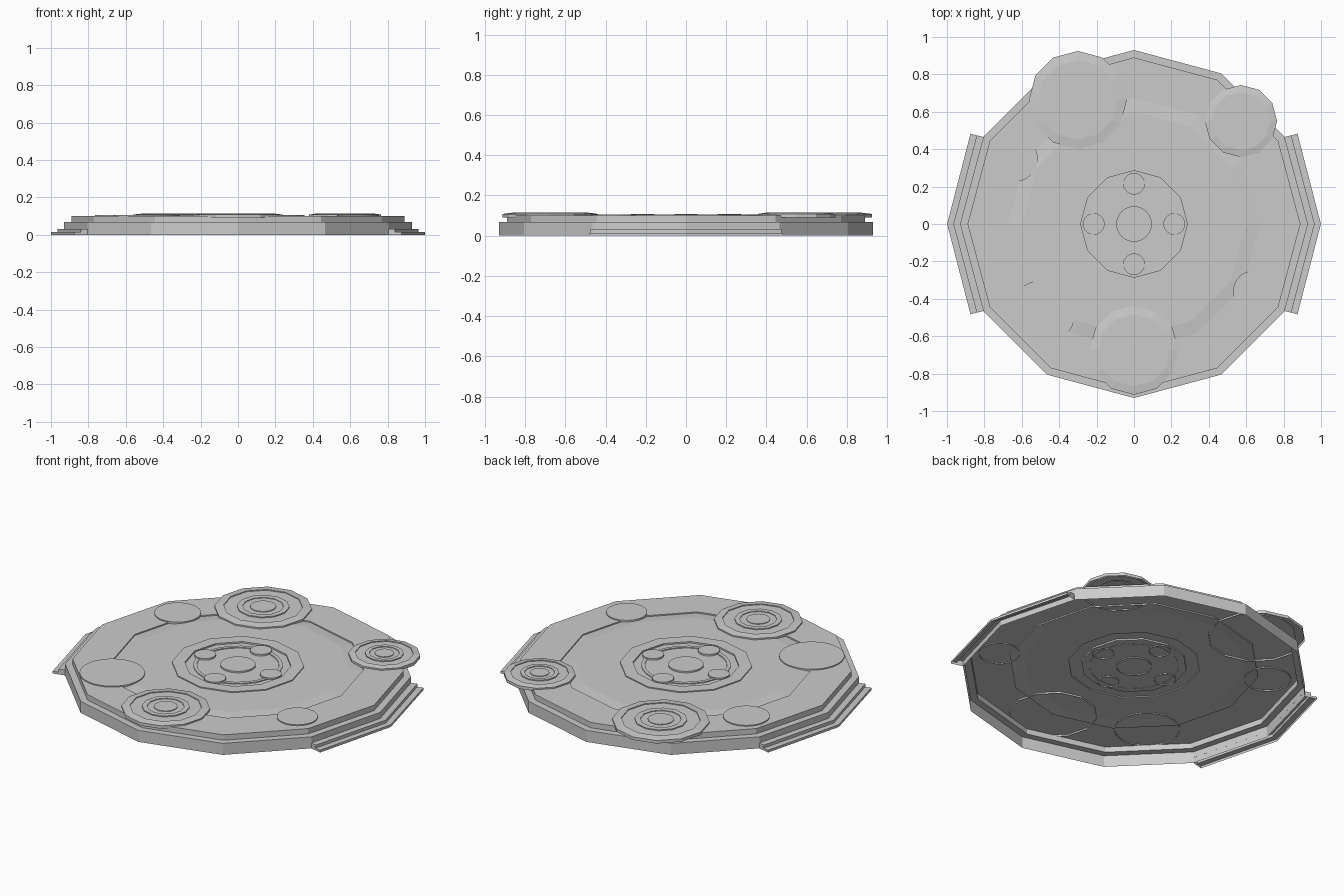
import bpy, bmesh
from math import sin, cos, pi

if "Cube" in bpy.data.objects:
    bpy.data.objects.remove(bpy.data.objects["Cube"])


def make_object(name, bm):
    bmesh.ops.remove_doubles(bm, verts=bm.verts, dist=1e-5)
    me = bpy.data.meshes.new(name)
    bm.to_mesh(me)
    bm.free()
    ob = bpy.data.objects.new(name, me)
    bpy.context.collection.objects.link(ob)
    return ob


def lathe(name, profile, sides=12, x=0, y=0):
    """Revolve an (r, z) profile listed from the outer bottom to the axis."""
    bm = bmesh.new()
    rings = []
    for r, z in profile:
        if r == 0:
            rings.append([bm.verts.new((x, y, z))] * sides)
        else:
            rings.append([bm.verts.new((x + r * cos(pi / 2 + 2 * pi * i / sides),
                                        y + r * sin(pi / 2 + 2 * pi * i / sides), z))
                          for i in range(sides)])
    for a, b in zip(rings, rings[1:]):
        for i in range(sides):
            j = (i + 1) % sides
            if b[i] is b[j]:
                bm.faces.new((a[i], a[j], b[i]))
            else:
                bm.faces.new((a[i], a[j], b[j], b[i]))
    return make_object(name, bm)


# Hollow twelve-sided hull with stepped rim and grooved deck
lathe("hull", [(.93, 0), (.93, .068), (.89, .068), (.89, .1), (.675, .1),
               (.675, .093), (.60, .1), (.355, .1), (.355, .106),
               (.285, .106), (.285, .097), (0, .097)])

# Raised hub with four bolts
lathe("hub_ring", [(.24, .095), (.24, .102), (.22, .102), (.22, .097)], 24)
lathe("hub_cap", [(.095, .09), (.095, .106), (0, .106)], 24)
for i in range(4):
    lathe(f"hub_bolt_{i}", [(.058, .09), (.058, .107), (0, .107)], 20,
          .215 * cos(i * pi / 2), .215 * sin(i * pi / 2))

# Overhanging round turrets with concentric rings
for i, (x, y, r) in enumerate([(-.3, .663, .262), (0, -.675, .238), (.572, .55, .193)]):
    lathe(f"turret_{i}", [(r, .09), (r, .108), (r * .81, .114), (r * .81, .109),
                          (r * .54, .109), (r * .54, .115), (r * .42, .115),
                          (r * .42, .111), (r * .27, .111), (r * .27, .115), (0, .115)],
          12, x, y)

# Plain round hatches
for i, (x, y, r) in enumerate([(-.64, .35, .125), (-.49, -.475, .175), (.64, -.36, .11)]):
    lathe(f"hatch_{i}", [(r, .093), (r, .106), (0, .106)], 32, x, y)

# Stepped side ledges, following the hull corner on each side
for side, name in ((1, "right_ledge"), (-1, "left_ledge")):
    bm = bmesh.new()
    section = [(.072, 0), (.072, .014), (.037, .014), (.037, .032), (0, .032)]
    rows = []
    for px, py, dy in ((.805, -.465, -.25), (.93, 0, 0), (.805, .465, .25)):
        rows.append([bm.verts.new((side * (px + d * .96), py + d * dy, z))
                     for d, z in section])
    for a, b in zip(rows, rows[1:]):
        for k in range(4):
            bm.faces.new((a[k], b[k], b[k + 1], a[k + 1]))
    for row, py in ((rows[0], -.465), (rows[2], .465)):
        foot = bm.verts.new((side * .805, py, 0))
        bm.faces.new(row + [foot])
    bmesh.ops.recalc_face_normals(bm, faces=bm.faces)
    make_object(name, bm)
